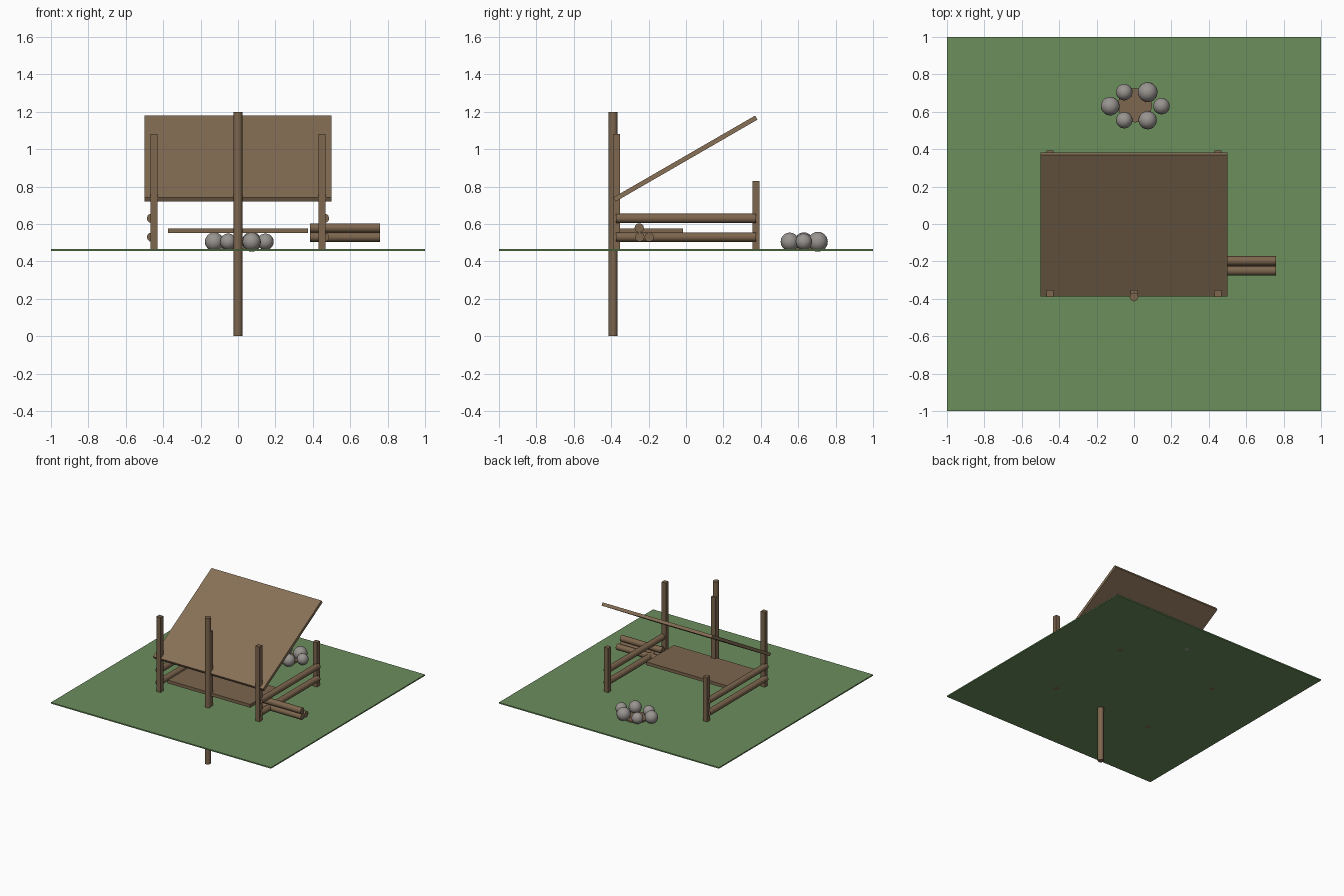
import bpy, math
from mathutils import Vector

cube = bpy.data.objects.get("Cube")
if cube:
    bpy.data.objects.remove(cube, do_unlink=True)


def material(name, rgb):
    # sRGB bytes to linear
    col = [((c / 255 + 0.055) / 1.055) ** 2.4 for c in rgb] + [1]
    m = bpy.data.materials.new(name)
    m.use_nodes = True
    m.diffuse_color = col
    bsdf = next(n for n in m.node_tree.nodes if n.type == 'BSDF_PRINCIPLED')
    bsdf.inputs["Base Color"].default_value = col
    return m


GRASS = material("grass green", (107, 142, 92))
PANEL = material("light wood", (136, 113, 87))
WOOD = material("brown wood", (125, 102, 78))
STONE = material("stone grey", (152, 148, 144))


def finish(name, mat, smooth=False):
    ob = bpy.context.object
    ob.name = name
    ob.data.materials.append(mat)
    if smooth:
        bpy.ops.object.shade_smooth_by_angle(angle=math.radians(40))
    return ob


def box(name, centre, size, mat, tilt=0):
    bpy.ops.mesh.primitive_cube_add(size=1, location=centre, rotation=(tilt, 0, 0))
    bpy.context.object.scale = size
    bpy.ops.object.transform_apply(location=False, rotation=False, scale=True)
    return finish(name, mat)


def rod(name, start, end, radius, mat, sides=12):
    a, b = Vector(start), Vector(end)
    bpy.ops.mesh.primitive_cylinder_add(
        vertices=sides, radius=radius, depth=(b - a).length, location=(a + b) / 2,
        rotation=(b - a).to_track_quat('Z', 'Y').to_euler())
    return finish(name, mat, True)


# Ground sheet
GROUND = 0.455
box("ground", (0, 0, GROUND + 0.005), (2, 2, 0.01), GRASS)

# Square posts: tall at the front, short at the back
for name, x, y, h in (("front_post_right", -0.45, -0.372, 0.625),
                      ("front_post_middle", 0, -0.372, 0.625),
                      ("front_post_left", 0.45, -0.372, 0.625),
                      ("back_post_right", -0.45, 0.375, 0.375),
                      ("back_post_left", 0.45, 0.375, 0.375)):
    box(name, (x, y, GROUND + h / 2), (0.0375, 0.0375, h), WOOD)

# Tall centre pole passing through the ground
rod("centre_pole", (0, -0.39, 0), (0, -0.39, 1.2), 0.0235, WOOD)

# Sloping roof panel
box("roof", (0, -0.003, 0.95), (1, 0.875, 0.025), PANEL, math.radians(30))

# Two side rails on each side
for side, x in (("right", -0.4625), ("left", 0.4625)):
    for level, z in (("lower", 0.53), ("upper", 0.63)):
        rod(f"{level}_rail_{side}", (x, -0.375, z), (x, 0.375, z), 0.025, WOOD)

# Sleeping platform
box("bed", (0, -0.197, 0.564), (0.75, 0.36, 0.026), WOOD)

# Small log pile
for i, (y, z) in enumerate(((-0.247, 0.53), (-0.197, 0.53), (-0.25, 0.579))):
    rod(f"log_{i + 1}", (0.385, y, z), (0.76, y, z), 0.025, WOOD)

# Fire pit with a ring of stones
rod("fire_bed", (0.005, 0.635, 0.46), (0.005, 0.635, 0.475), 0.092, WOOD, 16)
for i, (x, y, r) in enumerate(((-0.127, 0.63, 0.05), (-0.052, 0.705, 0.044),
                               (0.073, 0.705, 0.053), (0.147, 0.63, 0.044),
                               (0.073, 0.555, 0.049), (-0.052, 0.555, 0.044))):
    bpy.ops.mesh.primitive_uv_sphere_add(segments=20, ring_count=12, radius=r,
                                         location=(x, y, 0.505))
    finish(f"stone_{i + 1}", STONE, True)
